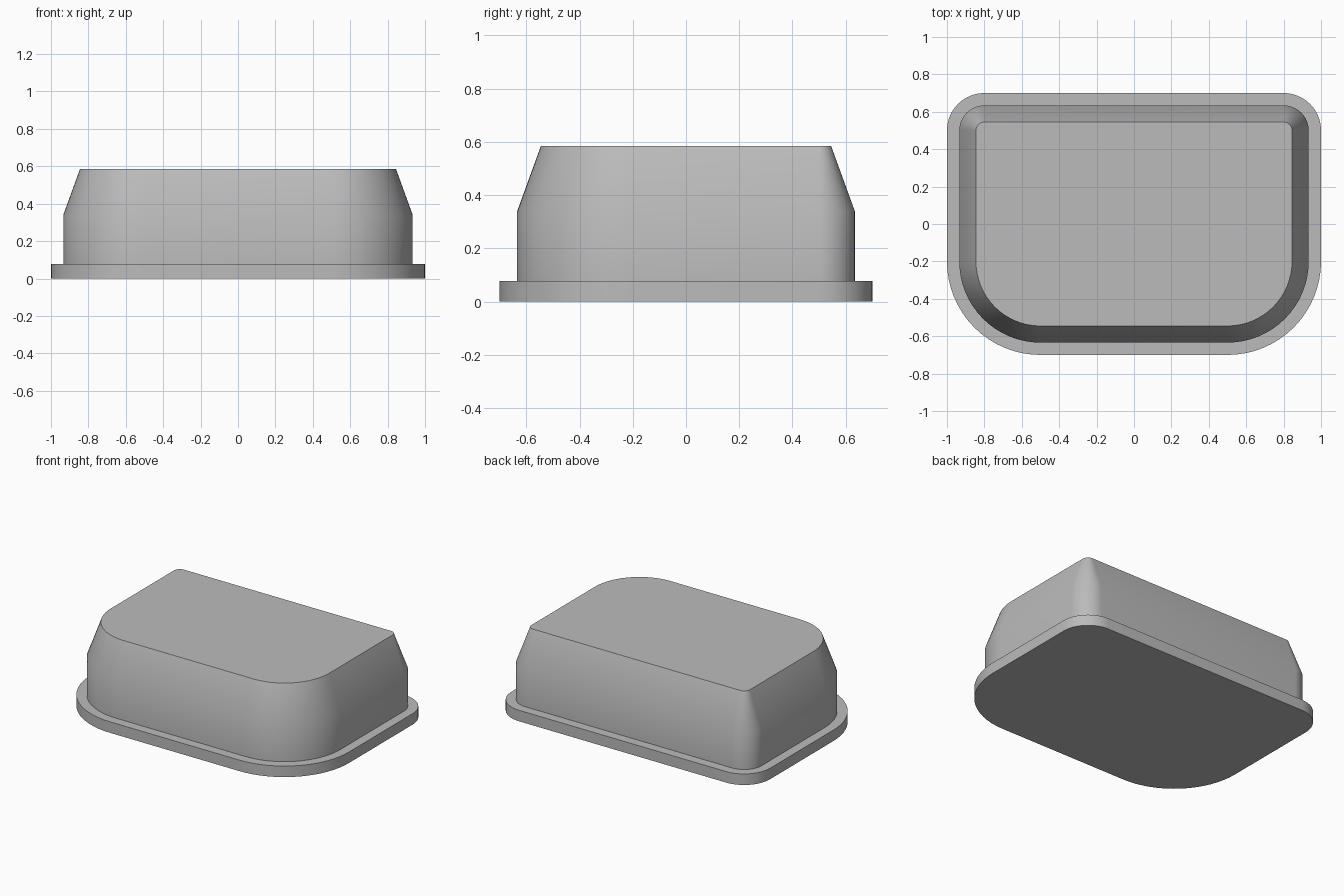
import bpy, bmesh
from math import cos, sin, radians

if "Cube" in bpy.data.objects:
    bpy.data.objects.remove(bpy.data.objects["Cube"])

HALF_X, HALF_Y = 1.0, 0.7
FRONT_RADIUS, BACK_RADIUS = 0.5, 0.2
STEPS = 16

grey = bpy.data.materials.new("mid_grey")
grey.use_nodes = True
grey.diffuse_color = (0.5, 0.5, 0.5, 1)
grey.node_tree.nodes["Principled BSDF"].inputs["Base Color"].default_value = (0.5, 0.5, 0.5, 1)


def outline(inset):
    """Rounded rectangle with wide front corners, moved inward by inset."""
    corners = [(1, 1, BACK_RADIUS, 0), (-1, 1, BACK_RADIUS, 90),
               (-1, -1, FRONT_RADIUS, 180), (1, -1, FRONT_RADIUS, 270)]
    points = []
    for sx, sy, radius, start in corners:
        cx, cy = sx * (HALF_X - radius), sy * (HALF_Y - radius)
        for i in range(STEPS + 1):
            a = radians(start + 90 * i / STEPS)
            points.append((cx + (radius - inset) * cos(a), cy + (radius - inset) * sin(a)))
    return points


def loft(name, sections):
    """Closed solid through stacked (inset, height) sections."""
    bm = bmesh.new()
    rings = [[bm.verts.new((x, y, z)) for x, y in outline(inset)] for inset, z in sections]
    for low, high in zip(rings, rings[1:]):
        n = len(low)
        for i in range(n):
            j = (i + 1) % n
            bm.faces.new((low[i], low[j], high[j], high[i]))
    bm.faces.new(rings[0][::-1])
    bm.faces.new(rings[-1])
    mesh = bpy.data.meshes.new(name)
    bm.to_mesh(mesh)
    bm.free()
    mesh.materials.append(grey)
    obj = bpy.data.objects.new(name, mesh)
    bpy.context.collection.objects.link(obj)
    bpy.ops.object.select_all(action='DESELECT')
    obj.select_set(True)
    bpy.context.view_layer.objects.active = obj
    bpy.ops.object.shade_smooth_by_angle(angle=radians(30))
    return obj


# Flange bottom and top, wall base, shoulder, and tapered top
loft("flanged_cap", [(0, 0), (0, 0.077), (0.066, 0.077), (0.066, 0.34), (0.155, 0.585)])
